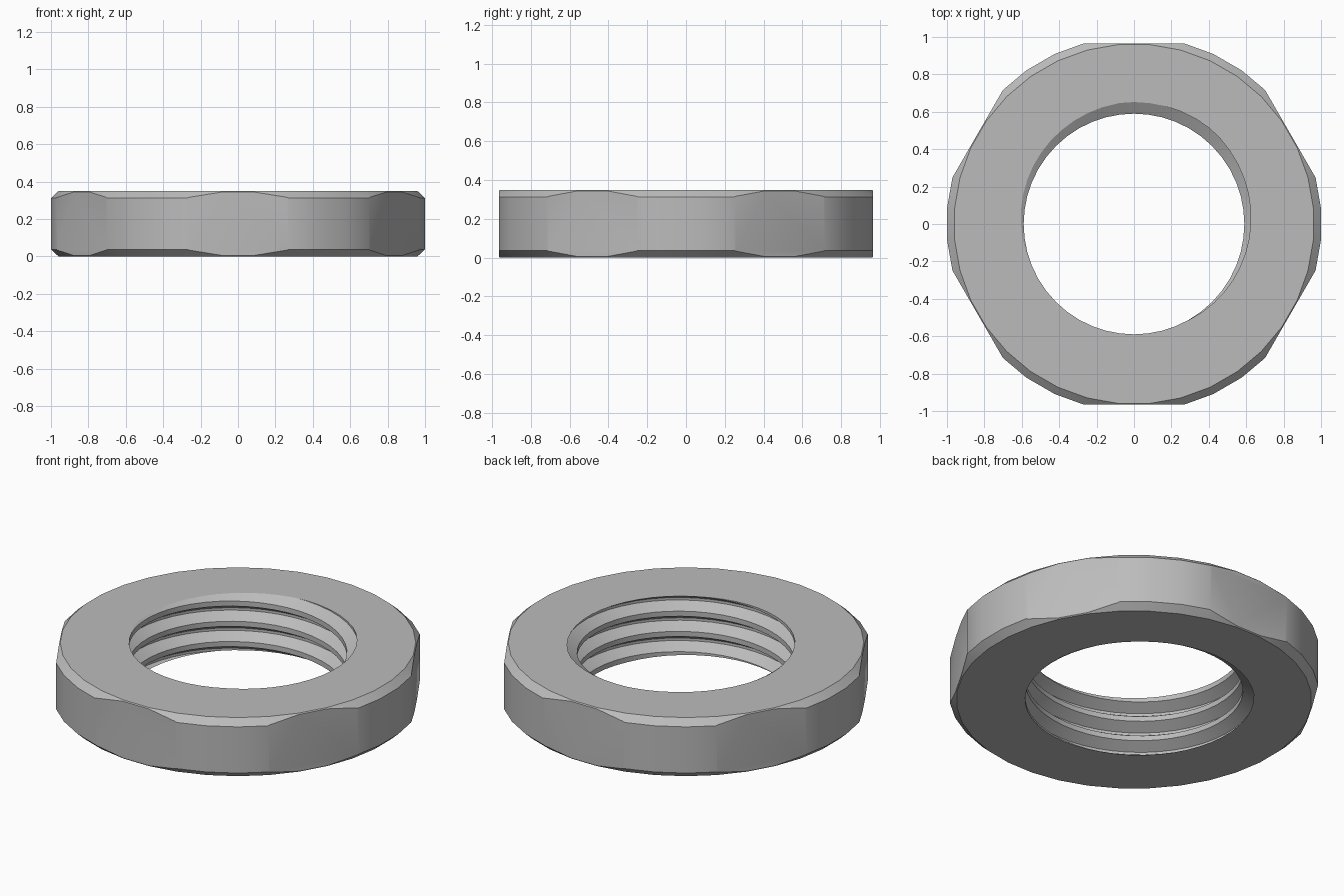
import bpy
import bmesh
from math import sin, cos, pi, radians
from mathutils import Vector

cube = bpy.data.objects.get("Cube")
if cube:
    bpy.data.objects.remove(cube, do_unlink=True)

HEIGHT = 0.35
RADIUS = 1.003       # rounded corners
FLAT = 0.965         # distance from centre to each wrench flat
CHAMFER_R, CHAMFER_H = 0.963, 0.037
BORE, ROOT = 0.59, 0.652
PITCH = 0.121
STEPS = 48           # thread steps per turn


def polar(r, a, z):
    return Vector((r * cos(a), r * sin(a), z))


def cut(bm, geom, point, normal):
    """Remove everything beyond a plane and return the cut edges."""
    res = bmesh.ops.bisect_plane(bm, geom=geom, dist=1e-6, plane_co=point,
                                 plane_no=normal, clear_outer=True)
    return [e for e in res["geom_cut"] if isinstance(e, bmesh.types.BMEdge)]


def everything(bm):
    return bm.verts[:] + bm.edges[:] + bm.faces[:]


def add_rows(bm, rows, closed):
    """Skin a list of equally long vertex rows with quads."""
    verts = [[bm.verts.new(p) for p in row] for row in rows]
    for i in range(len(verts) if closed else len(verts) - 1):
        a, b = verts[i], verts[(i + 1) % len(verts)]
        for j in range(len(a) - 1):
            bm.faces.new((a[j], b[j], b[j + 1], a[j + 1]))


def add_thread(bm):
    # one pitch of the thread: crest, flank, root, flank
    profile = [(BORE, -0.125), (BORE, 0.125), (ROOT, 0.4375),
               (ROOT, 0.5625), (BORE, 0.875)]
    rows = []
    for i in range(-2 * STEPS, 5 * STEPS + 1):
        turn = i / STEPS
        rows.append([polar(r, 2 * pi * (i % STEPS) / STEPS,
                           0.023 + PITCH * (turn + z)) for r, z in profile])
    add_rows(bm, rows, False)
    bmesh.ops.remove_doubles(bm, verts=bm.verts[:], dist=1e-4)
    # trim the helix flush with both end faces
    cut(bm, everything(bm), (0, 0, HEIGHT), (0, 0, 1))
    cut(bm, everything(bm), (0, 0, 0), (0, 0, -1))


def add_outside(bm):
    # chamfered disc wall
    profile = [(CHAMFER_R, 0), (RADIUS, CHAMFER_H),
               (RADIUS, HEIGHT - CHAMFER_H), (CHAMFER_R, HEIGHT)]
    add_rows(bm, [[polar(r, radians(5 + 10 * i), z) for r, z in profile]
                  for i in range(36)], True)
    # six wrench flats
    for k in range(6):
        n = polar(1, radians(30 + 60 * k), 0)
        edges = cut(bm, everything(bm), n * FLAT, n)
        bmesh.ops.contextual_create(bm, geom=edges)


steel = bpy.data.materials.new("steel_grey")
steel.use_nodes = True
colour = (0.5, 0.5, 0.5, 1)
steel.diffuse_color = colour
steel.node_tree.nodes["Principled BSDF"].inputs["Base Color"].default_value = colour

bm = bmesh.new()
add_thread(bm)
add_outside(bm)

# flat ring faces joining the wall to the threaded bore
for z in (0, HEIGHT):
    rim = [e for e in bm.edges if e.is_boundary
           and all(abs(v.co.z - z) < 1e-4 for v in e.verts)]
    bmesh.ops.triangle_fill(bm, use_beauty=True, use_dissolve=False, edges=rim,
                            normal=(0, 0, 1 if z else -1))
bmesh.ops.recalc_face_normals(bm, faces=bm.faces[:])

mesh = bpy.data.meshes.new("threaded_ring_nut")
bm.to_mesh(mesh)
bm.free()
mesh.materials.append(steel)
nut = bpy.data.objects.new("threaded_ring_nut", mesh)
bpy.context.collection.objects.link(nut)

bpy.ops.object.select_all(action="DESELECT")
nut.select_set(True)
bpy.context.view_layer.objects.active = nut
bpy.ops.object.shade_smooth_by_angle(angle=radians(28))
